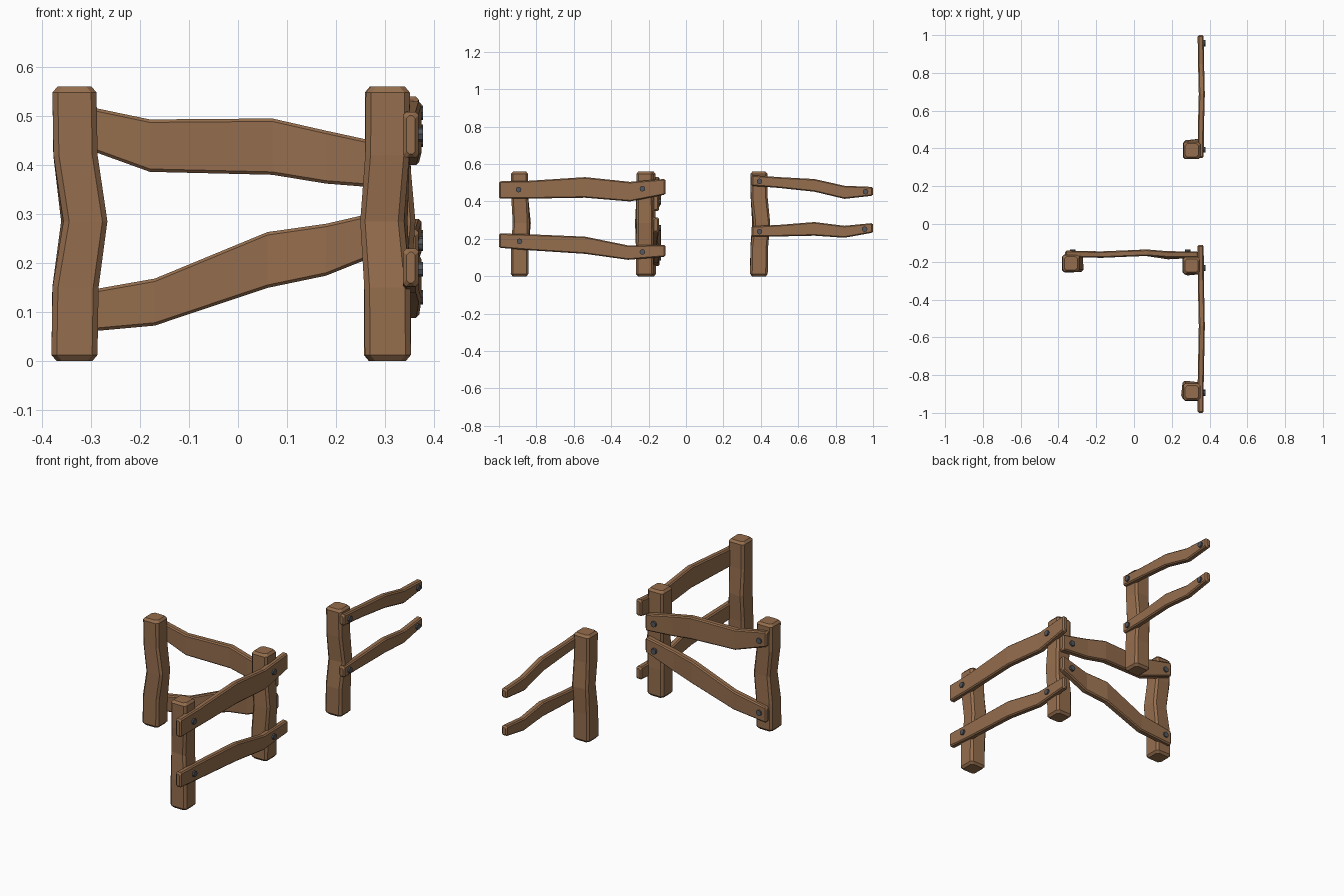
import bpy, bmesh, math
from mathutils import Vector, Matrix

cube = bpy.data.objects.get("Cube")
if cube:
    bpy.data.objects.remove(cube, do_unlink=True)


def material(name, color):
    m = bpy.data.materials.new(name)
    m.use_nodes = True
    m.diffuse_color = color
    m.node_tree.nodes["Principled BSDF"].inputs["Base Color"].default_value = color
    return m


wood = material("brown wood", (0.30, 0.155, 0.075, 1))
iron = material("dark iron", (0.09, 0.095, 0.11, 1))


def finish(name, bm, mat):
    bmesh.ops.recalc_face_normals(bm, faces=bm.faces)
    mesh = bpy.data.meshes.new(name)
    bm.to_mesh(mesh)
    bm.free()
    mesh.materials.append(mat)
    bpy.context.collection.objects.link(bpy.data.objects.new(name, mesh))


def octagon(a, b, c):
    """Rectangle of half sizes a, b with corners cut by c."""
    return [(a, c - b), (a, b - c), (a - c, b), (c - a, b),
            (-a, b - c), (-a, c - b), (c - a, -b), (a - c, -b)]


def loft(name, rings, mat):
    bm = bmesh.new()
    loops = [[bm.verts.new(p) for p in ring] for ring in rings]
    for low, high in zip(loops, loops[1:]):
        for i in range(len(low)):
            j = (i + 1) % len(low)
            bm.faces.new((low[i], low[j], high[j], high[i]))
    bm.faces.new(loops[0])
    bm.faces.new(loops[-1])
    finish(name, bm, mat)


# Crooked posts: the middle ring is shifted and slightly twisted
def post(name, x, y, dx, dy, twist):
    levels = [(0, 0.037, 0), (0.012, 0.047, 0), (0.15, 0.047, 0.1), (0.285, 0.045, 1),
              (0.42, 0.045, 0.1), (0.548, 0.045, 0), (0.56, 0.035, 0)]
    rings = []
    for z, half, bend in levels:
        rot = Matrix.Rotation(math.radians(twist) * bend, 3, 'Z')
        centre = Vector((x + dx * bend, y + dy * bend, z))
        rings.append([centre + rot @ Vector((u, v, 0))
                      for u, v in octagon(half, half, 0.011)])
    loft(name, rings, wood)


post("side_front_post", 0.306, -0.89, -0.008, 0.012, -6)
post("corner_post", 0.304, -0.22, 0.01, -0.004, 6)
post("side_back_post", 0.306, 0.39, 0.004, 0.012, 6)
post("front_end_post", -0.334, -0.208, 0.02, -0.002, 4)


# Rails: stations are (distance, low edge, high edge, sideways bend)
def rail(name, axis, side, stations, half):
    def place(t, w, z):
        return (side + w, t, z) if axis == 'y' else (t, side + w, z)

    first, last = stations[0], stations[-1]
    path = [(*first, 0.007)]
    path.append((first[0] + 0.008, *first[1:], 0))
    path += [(*s, 0) for s in stations[1:-1]]
    path.append((last[0] - 0.008, *last[1:], 0))
    path.append((*last, 0.007))
    rings = []
    for t, low, high, bend, inset in path:
        mid, tall = (low + high) / 2, (high - low) / 2
        rings.append([place(t, bend + w, mid + v)
                      for w, v in octagon(half - inset, tall - inset, 0.006)])
    loft(name, rings, wood)


rail("side_upper_rail", 'y', 0.353, [
    (-1, 0.415, 0.508, 0), (-0.85, 0.415, 0.51, 0), (-0.54, 0.42, 0.53, 0.006),
    (-0.3, 0.4, 0.505, 0.001), (-0.11, 0.435, 0.52, 0)], 0.016)
rail("side_lower_rail", 'y', 0.353, [
    (-1, 0.152, 0.229, 0), (-0.85, 0.14, 0.225, 0), (-0.54, 0.12, 0.212, 0.006),
    (-0.31, 0.088, 0.165, 0.001), (-0.11, 0.104, 0.168, 0)], 0.016)
rail("back_upper_rail", 'y', 0.353, [
    (0.35, 0.483, 0.54, 0), (0.5, 0.472, 0.53, 0.001), (0.687, 0.452, 0.52, 0.006),
    (0.847, 0.414, 0.484, 0.002), (1, 0.43, 0.478, 0)], 0.016)
rail("back_lower_rail", 'y', 0.353, [
    (0.35, 0.212, 0.268, 0), (0.5, 0.213, 0.275, 0.001), (0.687, 0.217, 0.29, 0.006),
    (0.847, 0.206, 0.27, 0.002), (1, 0.232, 0.284, 0)], 0.016)
rail("front_upper_rail", 'x', -0.158, [
    (-0.365, 0.45, 0.53, 0), (-0.18, 0.386, 0.493, -0.004), (0.07, 0.38, 0.495, 0.006),
    (0.18, 0.362, 0.47, -0.003), (0.34, 0.35, 0.437, -0.004)], 0.017)
rail("front_lower_rail", 'x', -0.158, [
    (-0.365, 0.055, 0.135, 0), (-0.17, 0.072, 0.168, -0.004), (0.06, 0.149, 0.263, 0.006),
    (0.18, 0.174, 0.28, -0.012), (0.34, 0.235, 0.315, -0.004)], 0.017)


# Bolts
def bolt(name, position, axis):
    bm = bmesh.new()
    turn = Matrix.Rotation(math.pi / 2, 4, 'Y' if axis == 'x' else 'X')
    bmesh.ops.create_cone(bm, cap_ends=True, segments=8, radius1=0.015, radius2=0.015,
                          depth=0.02, matrix=Matrix.Translation(position) @ turn)
    finish(name, bm, iron)


side_bolts = [(-0.895, 0.463), (-0.233, 0.468), (-0.89, 0.187), (-0.233, 0.13),
              (0.393, 0.507), (0.96, 0.452), (0.393, 0.239), (0.955, 0.252)]
for i, (y, z) in enumerate(side_bolts):
    bolt(f"side_bolt_{i + 1}", (0.368, y, z), 'x')
front_bolts = [(-0.325, 0.476), (0.285, 0.4), (-0.325, 0.1), (0.285, 0.258)]
for i, (x, z) in enumerate(front_bolts):
    bolt(f"front_bolt_{i + 1}", (x, -0.145, z), 'y')
